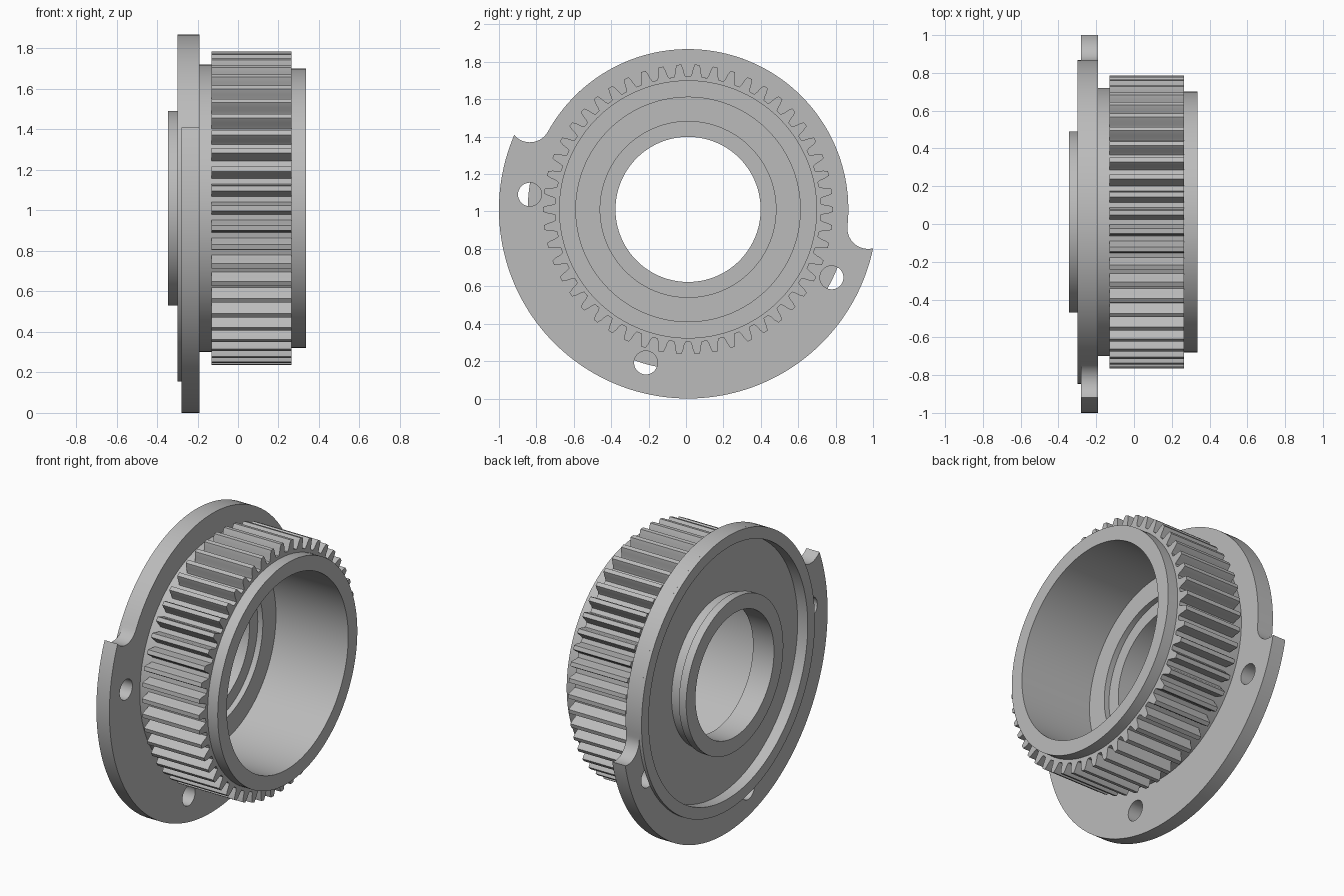
import bpy, bmesh
from math import cos, sin, pi, radians, acos
from mathutils import Matrix, Vector

cube = bpy.data.objects.get("Cube")
if cube:
    bpy.data.objects.remove(cube, do_unlink=True)

CENTRE = 0.011            # axis runs along x through y = CENTRE, z = 1 + CENTRE
PLACE = Matrix.Translation((0, CENTRE, 1 + CENTRE))

steel = bpy.data.materials.new("grey steel")
steel.use_nodes = True
steel.diffuse_color = (0.5, 0.5, 0.5, 1)
steel.node_tree.nodes["Principled BSDF"].inputs["Base Color"].default_value = (0.5, 0.5, 0.5, 1)


def finish(name, bm, matrix):
    """Clean the mesh, place it on the axis and shade it."""
    bmesh.ops.remove_doubles(bm, verts=bm.verts, dist=1e-5)
    bmesh.ops.recalc_face_normals(bm, faces=bm.faces)
    bm.transform(matrix)
    mesh = bpy.data.meshes.new(name)
    bm.to_mesh(mesh)
    bm.free()
    mesh.materials.append(steel)
    obj = bpy.data.objects.new(name, mesh)
    bpy.context.collection.objects.link(obj)
    bpy.ops.object.select_all(action='DESELECT')
    obj.select_set(True)
    bpy.context.view_layer.objects.active = obj
    bpy.ops.object.shade_smooth_by_angle(angle=radians(25))
    return obj


def lathe(name, profile, steps=144):
    """Revolve a closed (x, radius) profile about the x axis."""
    bm = bmesh.new()
    verts = [bm.verts.new((x, r, 0)) for x, r in profile]
    edges = [bm.edges.new((a, b)) for a, b in zip(verts, verts[1:] + verts[:1])]
    bmesh.ops.spin(bm, geom=verts + edges, cent=(0, 0, 0), axis=(1, 0, 0),
                   angle=2 * pi, steps=steps, use_merge=True)
    return finish(name, bm, PLACE)


def plate(name, outlines, x0, x1):
    """Extrude outlines drawn in the y-z plane; inner outlines become holes."""
    curve = bpy.data.curves.new(name + " outline", 'CURVE')
    curve.dimensions = '2D'
    curve.fill_mode = 'BOTH'
    curve.extrude = (x1 - x0) / 2
    for points in outlines:
        spline = curve.splines.new('POLY')
        spline.points.add(len(points) - 1)
        for p, (a, b) in zip(spline.points, points):
            p.co = (a, b, 0, 1)
        spline.use_cyclic_u = True
    helper = bpy.data.objects.new(name + " outline", curve)
    bpy.context.collection.objects.link(helper)
    bpy.context.view_layer.update()
    mesh = helper.evaluated_get(bpy.context.evaluated_depsgraph_get()).to_mesh()
    bm = bmesh.new()
    bm.from_mesh(mesh)
    bpy.data.objects.remove(helper, do_unlink=True)
    turn = Matrix(((0, 0, 1, (x0 + x1) / 2), (1, 0, 0, 0), (0, 1, 0, 0), (0, 0, 0, 1)))
    return finish(name, bm, PLACE @ turn)


def polar(r, a):
    return Vector((r * cos(a), r * sin(a)))


def arc(r, a0, a1, n, centre=Vector((0, 0))):
    return [centre + polar(r, a0 + (a1 - a0) * i / n) for i in range(n + 1)]


def circle(r, n, centre=Vector((0, 0))):
    return arc(r, 0, 2 * pi, n, centre)[:-1]


# Hollow hub: sleeve, collar, recessed web and rear boss in one turned piece
lathe("hub", [
    (0.335, 0.60), (0.335, 0.69), (-0.13, 0.69), (-0.13, 0.71), (-0.19, 0.71),
    (-0.19, 0.786), (-0.23, 0.786), (-0.23, 0.46), (-0.295, 0.46), (-0.295, 0.48),
    (-0.345, 0.48), (-0.345, 0.388), (-0.20, 0.388), (-0.20, 0.47),
    (-0.165, 0.47), (-0.165, 0.60)])

# Raised lip around the rear recess
INNER, SMALL, BIG = 0.786, 0.857, 1.011
lathe("rear_lip", [(-0.30, INNER), (-0.30, SMALL), (-0.28, SMALL), (-0.28, INNER)])

# Flange: wide lower sector, narrow upper sector, a round notch at each change
NOTCH = 0.11
reach = SMALL + NOTCH
spread = acos((BIG ** 2 + reach ** 2 - NOTCH ** 2) / (2 * BIG * reach))
left, right = radians(151), radians(354)


def notch(angle, side):
    """Arc from the tip on the wide rim to the tangent point on the narrow rim."""
    centre = polar(reach, angle)
    tip = polar(BIG, angle + side * spread) - centre
    inward = -centre
    start = Vector((1, 0)).angle_signed(tip) * -1
    sweep = -tip.angle_signed(inward)
    return arc(NOTCH, start, start + sweep, 14, centre)


rim = arc(BIG, left + spread, right - spread, 96)
rim += notch(right, -1)[1:]
rim += arc(SMALL, right, left + 2 * pi, 80)[1:]
rim += notch(left, 1)[::-1][1:-1]
bolt_holes = [circle(0.063, 32, polar(0.85, radians(174.6 + 80 * i))) for i in range(3)]
plate("flange", [rim, circle(INNER, 144)] + bolt_holes, -0.28, -0.19)

# Toothed ring
TEETH = 50
pitch = 2 * pi / TEETH
flank = [(0.71, -0.35), (0.728, -0.27), (0.752, -0.22), (0.775, -0.13)]
tooth = flank + [(r, -a) for r, a in reversed(flank)]
teeth = [polar(r, pi + pitch * (i + a)) for i in range(TEETH) for r, a in tooth]
plate("gear_teeth", [teeth, circle(0.685, 144)], -0.13, 0.265)
